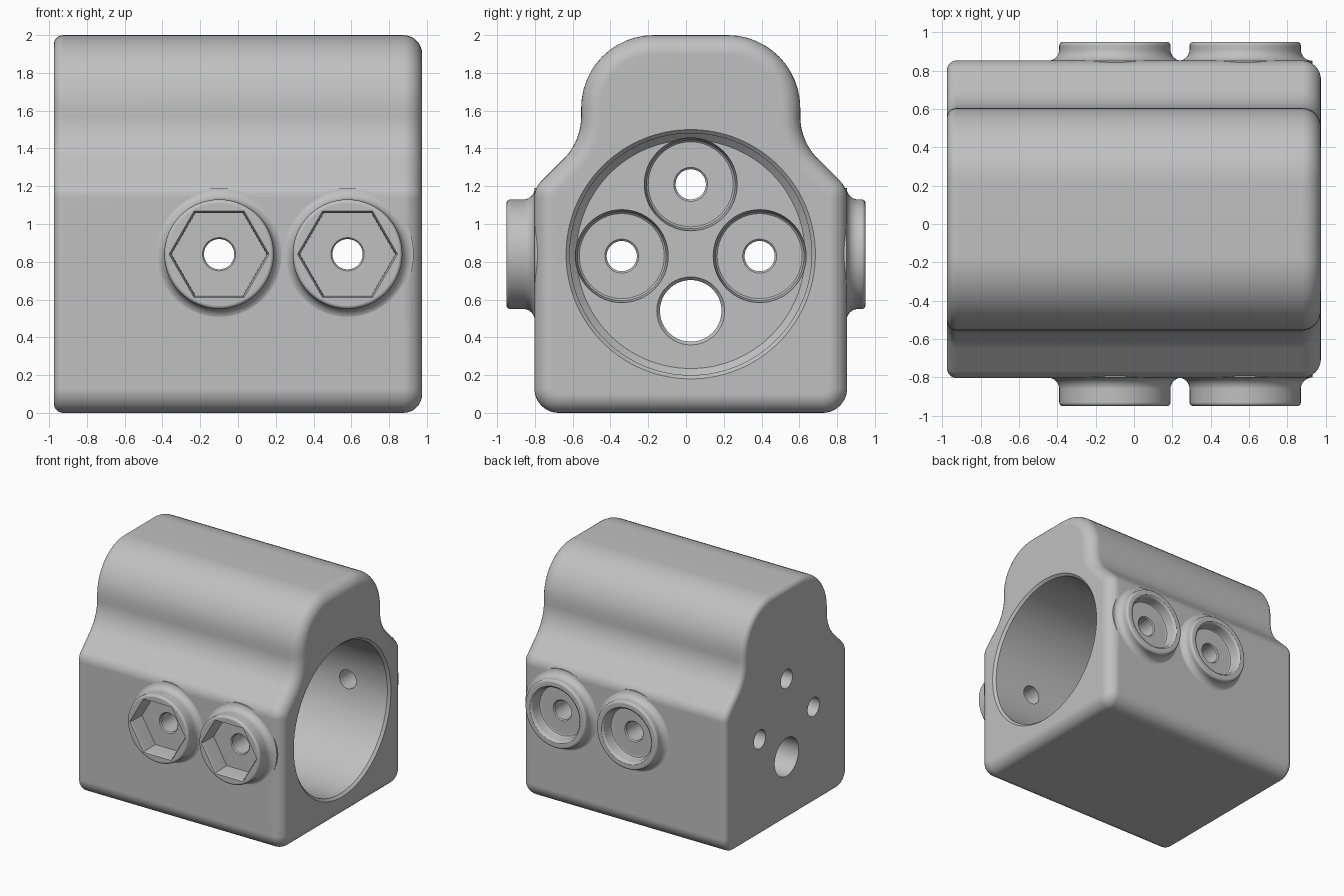
import bpy, bmesh, math
from mathutils import Vector, Matrix

if "Cube" in bpy.data.objects:
    bpy.data.objects.remove(bpy.data.objects["Cube"], do_unlink=True)

grey = bpy.data.materials.new("light_grey")
grey.use_nodes = True
COLOUR = (0.53, 0.53, 0.53, 1)
grey.diffuse_color = COLOUR
grey.node_tree.nodes["Principled BSDF"].inputs["Base Color"].default_value = COLOUR

MID_Y, HALF_W, END_X, BORE_Z = 0.025, 0.828, 0.975, 0.84
BOLT_X = (-0.1, 0.58)


def skin(name, rings):
    """Join closed rings of points into a capped solid."""
    bm = bmesh.new()
    loops = [[bm.verts.new(p) for p in ring] for ring in rings]
    n = len(loops[0])
    for a, b in zip(loops, loops[1:]):
        for i in range(n):
            j = (i + 1) % n
            bm.faces.new((a[i], a[j], b[j], b[i]))
    bm.faces.new(loops[0])
    bm.faces.new(loops[-1])
    bmesh.ops.recalc_face_normals(bm, faces=bm.faces)
    mesh = bpy.data.meshes.new(name)
    bm.to_mesh(mesh)
    bm.free()
    mesh.materials.append(grey)
    obj = bpy.data.objects.new(name, mesh)
    bpy.context.collection.objects.link(obj)
    return obj


def lathe(name, profile, origin, axis, segs=64):
    """Turn (distance, radius) pairs about an axis through origin."""
    axis, origin = Vector(axis), Vector(origin)
    u = Vector((0, 1, 0)) if axis.x else Vector((1, 0, 0))
    v = axis.cross(u)
    turns = [math.tau * i / segs for i in range(segs)]
    return skin(name, [[origin + axis * h + (u * math.cos(a) + v * math.sin(a)) * r
                        for a in turns] for h, r in profile])


def rounded_outline(corners, steps=12):
    """Return (point, outward normal) pairs for a polygon with filleted corners."""
    out = []
    for i, (y, z, r) in enumerate(corners):
        p = Vector((y, z))
        d1 = (p - Vector(corners[i - 1][:2])).normalized()
        d2 = (Vector(corners[(i + 1) % len(corners)][:2]) - p).normalized()
        turn = math.atan2(d1.x * d2.y - d1.y * d2.x, d1.dot(d2))
        k = math.copysign(r, turn)
        n1 = Vector((d1.y, -d1.x))
        centre = p - d1 * r * math.tan(abs(turn) / 2) - n1 * k
        for s in range(steps + 1):
            n = Matrix.Rotation(turn * s / steps, 2) @ n1
            out.append((centre + n * k, n))
    return out


def combine(target, tool, operation):
    mod = target.modifiers.new("join", 'BOOLEAN')
    mod.object, mod.operation, mod.solver = tool, operation, 'EXACT'
    bpy.context.view_layer.objects.active = target
    bpy.ops.object.modifier_apply(modifier=mod.name)
    bpy.data.objects.remove(tool, do_unlink=True)


# Housing: mirrored outline swept along x, with rounded ends
half = [(HALF_W, 0, 0.13), (HALF_W, 1.19, 0.12), (0.58, 1.438, 0.32), (0.58, 2, 0.385)]
outline = rounded_outline(half + [(-y, z, r) for y, z, r in reversed(half)])


def section(x, inset):
    return [(x, MID_Y + (p - n * inset).x, (p - n * inset).y) for p, n in outline]


STEPS = 8
angles = [math.pi / 2 * i / STEPS for i in range(STEPS + 1)]
rings = [section(-END_X + 0.05 * (1 - math.sin(a)), 0.05 * (1 - math.cos(a)))
         for a in reversed(angles)]
rings += [section(END_X - 0.1 * (1 - math.sin(a)), 0.1 * (1 - math.cos(a)))
          for a in angles]
housing = skin("housing", rings)

# Round bosses with a filleted foot, two on the front and two on the back
F = 0.06
for side, height in ((-1, 0.147), (1, 0.097)):
    wall = MID_Y + side * HALF_W
    foot = [(F - 0.002 - F * math.cos(a), 0.35 - F * math.sin(a)) for a in angles]
    lip = [(height - 0.02 * (1 - math.sin(a)), 0.29 - 0.02 * (1 - math.cos(a)))
           for a in angles]
    for x in BOLT_X:
        boss = lathe("boss", [(-0.05, 0.35)] + foot + lip, (x, wall, BORE_Z), (0, side, 0))
        combine(housing, boss, 'UNION')

# Main bore, open at the right end, with chamfered rim and floor
bore = [(-0.05, 0.66), (0, 0.66), (0.02, 0.64), (1.69, 0.64), (1.725, 0.605)]
combine(housing, lathe("bore", bore, (END_X, MID_Y, BORE_Z), (-1, 0, 0), 128), 'DIFFERENCE')

# Three counterbored holes and one larger hole through the end wall
FLOOR_X = END_X - 1.725
for dy, dz in ((0, 0.37), (-0.365, -0.01), (0.365, -0.01)):
    pocket = [(-0.02, 0.246), (0, 0.246), (0.09, 0.235), (0.1, 0.08 + 0.01),
              (0.11, 0.08), (0.4, 0.08)]
    pocket[3:3] = [(0.1, 0.225)]
    combine(housing, lathe("end_hole", pocket, (FLOOR_X, MID_Y + dy, BORE_Z + dz),
                           (-1, 0, 0)), 'DIFFERENCE')
drain = [(-0.02, 0.18), (0, 0.18), (0.02, 0.163), (0.4, 0.163)]
combine(housing, lathe("large_end_hole", drain, (FLOOR_X, MID_Y, 0.54), (-1, 0, 0)),
        'DIFFERENCE')

# Cross holes, with hexagonal pockets in front and round recesses behind
hexagon = [(-0.05, 0.265), (0, 0.265), (0.015, 0.255), (0.15, 0.252)]
recess = [(-0.05, 0.24), (0, 0.24), (0.008, 0.228), (0.02, 0.222), (0.08, 0.22),
          (0.094, 0.213), (0.1, 0.2)]
for x in BOLT_X:
    combine(housing, lathe("hex_pocket", hexagon, (x, -0.95, BORE_Z), (0, 1, 0), 6),
            'DIFFERENCE')
    combine(housing, lathe("round_recess", recess, (x, 0.95, BORE_Z), (0, -1, 0)),
            'DIFFERENCE')
    hole = [(-0.2, 0.088), (0.15, 0.088), (0.16, 0.08), (1.79, 0.08), (1.8, 0.088), (2.1, 0.088)]
    combine(housing, lathe("cross_hole", hole, (x, -0.95, BORE_Z), (0, 1, 0), 48),
            'DIFFERENCE')

# Smooth shading with crisp edges
bpy.ops.object.select_all(action='DESELECT')
housing.select_set(True)
bpy.context.view_layer.objects.active = housing
bpy.ops.object.shade_smooth_by_angle(angle=math.radians(30))
weighted = housing.modifiers.new("weighted_normals", 'WEIGHTED_NORMAL')
weighted.keep_sharp = True
